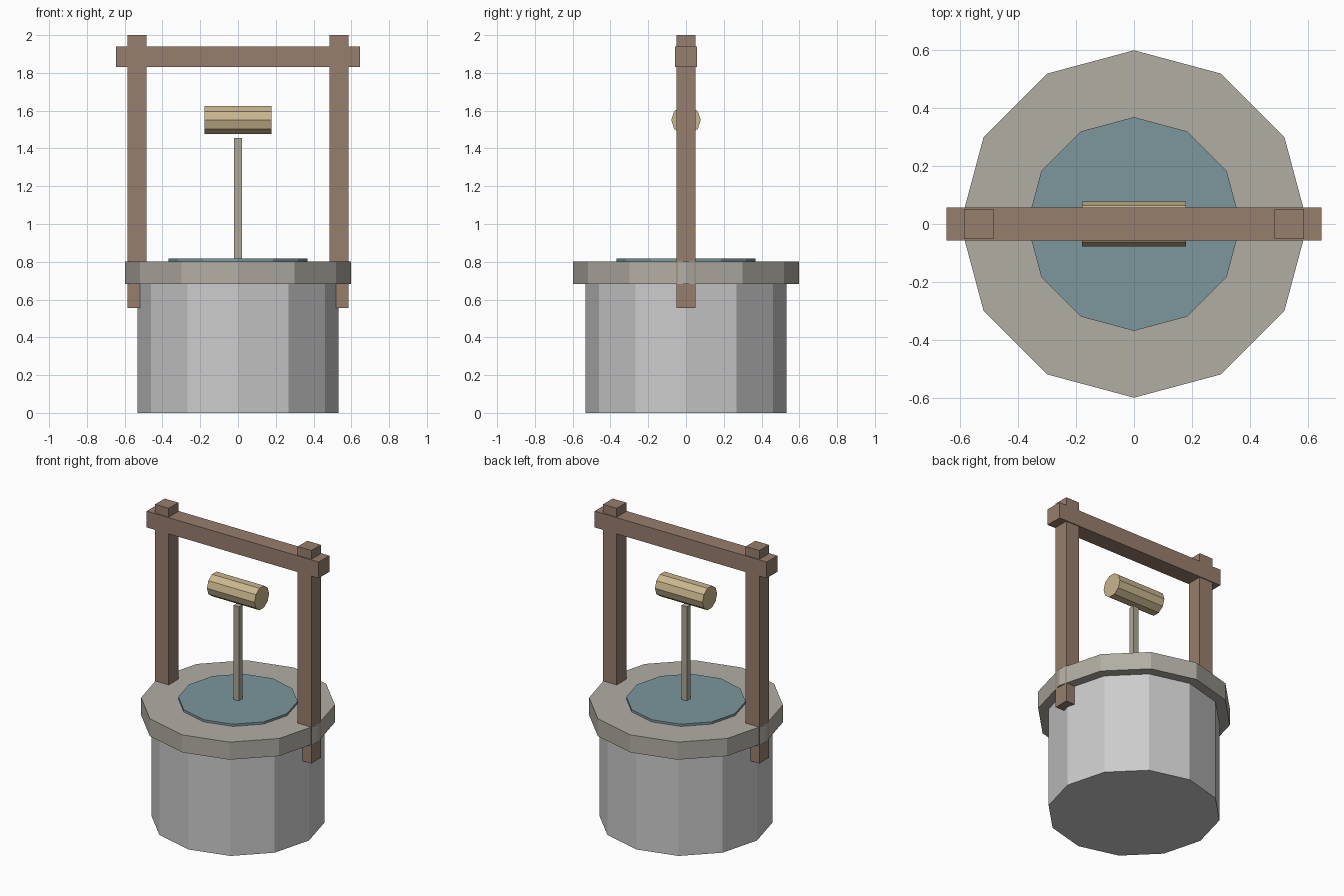
import bpy
from math import pi

if "Cube" in bpy.data.objects:
    bpy.data.objects.remove(bpy.data.objects["Cube"])


def material(name, color):
    mat = bpy.data.materials.new(name)
    mat.diffuse_color = (*color, 1)
    mat.use_nodes = True
    mat.node_tree.nodes["Principled BSDF"].inputs["Base Color"].default_value = mat.diffuse_color
    return mat


wood = material("brown_wood", (0.31, 0.21, 0.15))
pale_wood = material("pale_wood", (0.58, 0.47, 0.27))
rim_stone = material("rim_stone", (0.44, 0.42, 0.37))
water_blue = material("water_blue", (0.20, 0.31, 0.34))
rope_fibre = material("rope_fibre", (0.42, 0.39, 0.30))


def finish(name, mat):
    obj = bpy.context.object
    obj.name = name
    bpy.ops.object.transform_apply(location=False, rotation=True, scale=True)
    if mat:
        obj.data.materials.append(mat)
    return obj


def drum(name, radius, z0, z1, mat=None):
    bpy.ops.mesh.primitive_cylinder_add(
        vertices=12, radius=radius, depth=z1 - z0, location=(0, 0, (z0 + z1) / 2))
    return finish(name, mat)


def box(name, x, width, depth, z0, z1, mat):
    bpy.ops.mesh.primitive_cube_add(size=1, location=(x, 0, (z0 + z1) / 2))
    bpy.context.object.scale = (width, depth, z1 - z0)
    return finish(name, mat)


# Stone well body, overhanging rim and raised water disc
drum("well_wall", 0.533, 0.0, 0.685)
drum("well_rim", 0.598, 0.683, 0.802, rim_stone)
drum("water", 0.368, 0.78, 0.817, water_blue)

# Posts clasping the rim, with the beam across the top
for side, label in ((-1, "left"), (1, "right")):
    box(label + "_post", side * 0.535, 0.102, 0.102, 0.555, 2.0, wood)
box("cross_beam", 0, 1.29, 0.114, 1.83, 1.94, wood)

# Ten-sided winding roller lying along x, vertices pointing to front and back
bpy.ops.mesh.primitive_cylinder_add(
    vertices=10, radius=0.078, depth=0.357, location=(0, 0, 1.55),
    rotation=(0, pi / 2, 0))
finish("roller", pale_wood)

# Square rope dropping into the water
box("rope", 0, 0.04, 0.04, 0.80, 1.454, rope_fibre)
